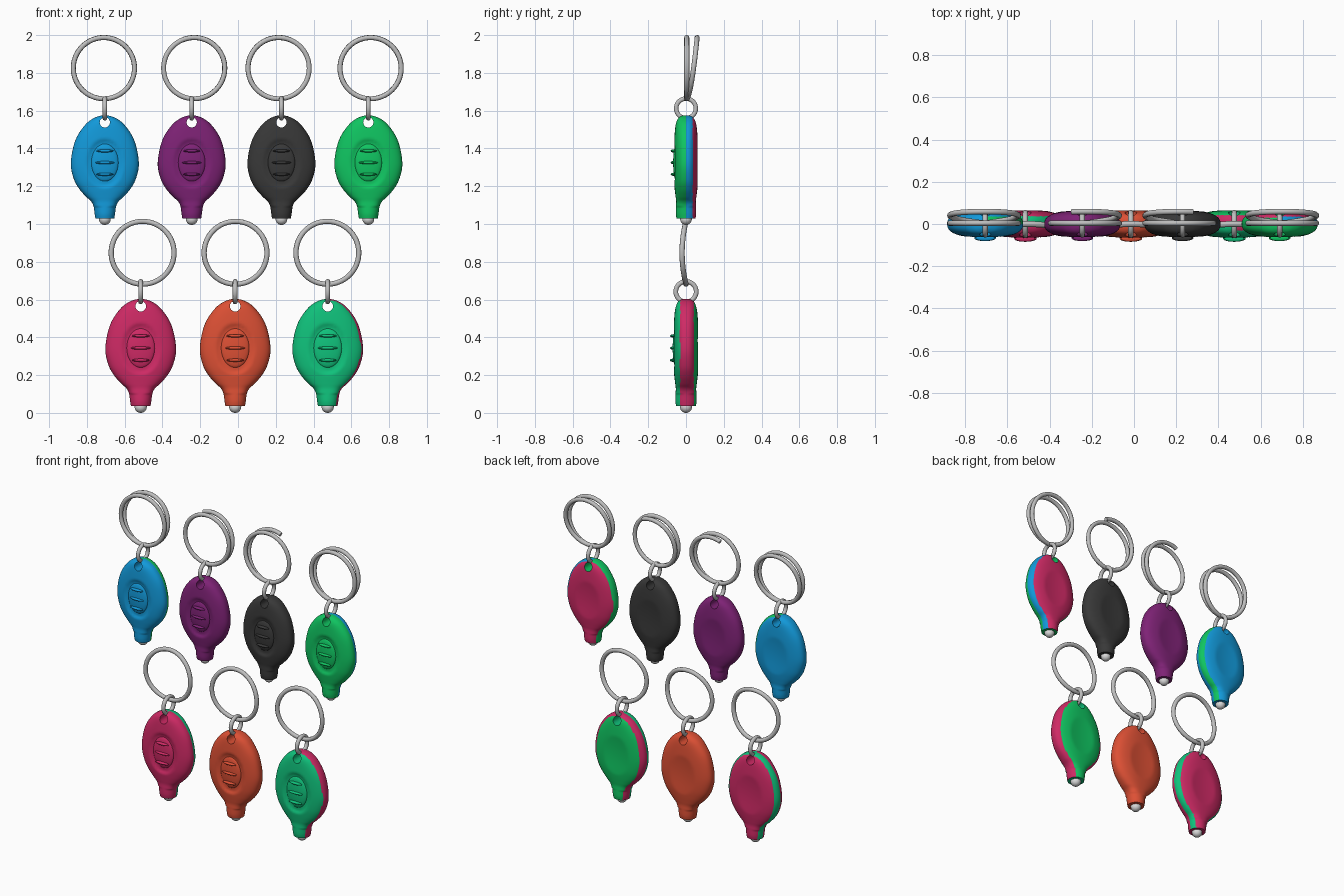
import bpy, bmesh, math
from mathutils import Vector, Matrix

if "Cube" in bpy.data.objects:
    bpy.data.objects.remove(bpy.data.objects["Cube"])


def material(name, rgb):
    m = bpy.data.materials.new(name)
    m.diffuse_color = (*rgb, 1)
    m.use_nodes = True
    m.node_tree.nodes["Principled BSDF"].inputs["Base Color"].default_value = m.diffuse_color
    return m


MAT = {n: material(n, c) for n, c in {
    "blue": (0.006, 0.32, 0.70), "purple": (0.21, 0.016, 0.18),
    "black": (0.04, 0.04, 0.04), "green": (0.005, 0.56, 0.12),
    "crimson": (0.62, 0.023, 0.13), "orange": (0.72, 0.08, 0.035),
    "teal_green": (0.005, 0.54, 0.20), "steel": (0.52, 0.52, 0.52),
    "bulb_white": (0.70, 0.70, 0.70)}.items()}

# body profile: height, half width, half depth
PROFILE = [(.035, .05, .05), (.06, .054, .054), (.1, .06, .053), (.125, .073, .052),
           (.15, .1, .055), (.19, .135, .06), (.24, .163, .064), (.315, .18, .065),
           (.4, .17, .064), (.47, .146, .061), (.53, .104, .055), (.56, .068, .045),
           (.575, .035, .028), (.58, .01, .01)]


def smooth_profile(steps=6):
    P = [Vector(p) for p in PROFILE]
    out = []
    for i in range(len(P) - 1):
        a, b, c, d = P[max(i - 1, 0)], P[i], P[i + 1], P[min(i + 2, len(P) - 1)]
        for k in range(steps):
            t = k / steps
            out.append(0.5 * (2 * b + (c - a) * t + (2 * a - 5 * b + 4 * c - d) * t * t
                              + (3 * b - a - 3 * c + d) * t ** 3))
    return out + [P[-1]]


def finish(obj, mats, origin, s):
    for m in mats:
        obj.data.materials.append(MAT[m])
    obj.location, obj.scale = origin, (s, s, s)
    bpy.ops.object.select_all(action='DESELECT')
    obj.select_set(True)
    bpy.context.view_layer.objects.active = obj
    bpy.ops.object.shade_smooth_by_angle(angle=math.radians(40))
    return obj


def from_bmesh(name, bm, mats, origin, s):
    bmesh.ops.recalc_face_normals(bm, faces=bm.faces)
    me = bpy.data.meshes.new(name)
    bm.to_mesh(me)
    bm.free()
    obj = bpy.data.objects.new(name, me)
    bpy.context.collection.objects.link(obj)
    return finish(obj, mats, origin, s)


def ellipsoids(name, items, mat, origin, s):
    bm = bmesh.new()
    for centre, radii in items:
        bmesh.ops.create_uvsphere(bm, u_segments=32, v_segments=16, radius=1,
                                  matrix=Matrix.Translation(centre) @ Matrix.Diagonal((*radii, 1)))
    return from_bmesh(name, bm, [mat], origin, s)


def tube(name, pts, r, closed, origin, s):
    cu = bpy.data.curves.new(name, 'CURVE')
    cu.dimensions, cu.bevel_depth, cu.bevel_resolution = '3D', r, 3
    cu.use_fill_caps = True
    sp = cu.splines.new('POLY')
    sp.points.add(len(pts) - 1)
    for p, q in zip(sp.points, pts):
        p.co = (*q, 1)
    sp.use_cyclic_u = closed
    obj = bpy.data.objects.new(name, cu)
    bpy.context.collection.objects.link(obj)
    bpy.ops.object.select_all(action='DESELECT')
    obj.select_set(True)
    bpy.context.view_layer.objects.active = obj
    bpy.ops.object.convert(target='MESH')
    return finish(bpy.context.object, ["steel"], origin, s)


def spow(v, e):
    return math.copysign(abs(v) ** e, v)


def body(name, mats, rule, origin, s, n=72):
    bm = bmesh.new()
    rings = []
    for z, w, d in smooth_profile():
        e = 1 if z < .1 else 2 / 2.5
        ring = []
        for i in range(n):
            a = 2 * math.pi * i / n
            x, y = w * spow(math.cos(a), e), d * spow(math.sin(a), e)
            r = math.hypot(x / .09, (z - .325) / .125)
            if y < 0:                       # button basin in front
                y += .011 * min(1, max(0, (1.05 - r) / .13))
            else:                           # shallow thumb dish behind
                y -= .010 * max(0, 1 - r * r)
            ring.append(bm.verts.new((x, y, z)))
        rings.append(ring)
    for A, B in zip(rings, rings[1:]):
        for i in range(n):
            j = (i + 1) % n
            bm.faces.new((A[i], A[j], B[j], B[i]))
    bm.faces.new(rings[0])
    bm.faces.new(rings[-1])
    for f in bm.faces:
        c = f.calc_center_median()
        f.material_index = rule(c.x, c.y)
    obj = from_bmesh(name, bm, mats, origin, s)
    # hole for the link
    hole = Vector(origin) + Vector((0, 0, .543 * s))
    bpy.ops.mesh.primitive_cylinder_add(vertices=32, radius=.027 * s, depth=.4,
                                        location=hole, rotation=(math.pi / 2, 0, 0))
    cutter = bpy.context.object
    cutter.hide_render = True
    mod = obj.modifiers.new("link_hole", 'BOOLEAN')
    mod.operation, mod.object, mod.solver = 'DIFFERENCE', cutter, 'EXACT'
    bpy.context.view_layer.objects.active = obj
    bpy.ops.object.modifier_apply(modifier=mod.name)
    bpy.data.objects.remove(cutter)
    return obj


def split_ring(side, end):
    # front loop, then a second loop that leans backwards
    pts = []
    steps = int(end / (2 * math.pi) * 64)
    for i in range(steps + 1):
        a = end * i / steps
        y = .004 if a < 2 * math.pi else .004 + .055 * ((1 - math.cos(a)) / 2) ** .6
        pts.append((side * .162 * math.sin(a), y, .83 - .162 * math.cos(a)))
    return pts


def single_ring():
    return [(.16 * math.sin(a), -.02 * math.sin(a) ** 2, .815 - .16 * math.cos(a))
            for a in (2 * math.pi * i / 64 for i in range(64))]


# colour rules for the shells: 0 front, 1 rim, 2 back
def plain(x, y): return 0
def blue_rule(x, y): return 1 if x > 0 and 0 < y < .035 else 0
def green_rule(x, y):
    if y > (.035 if x > 0 else .03):
        return 2
    return 1 if x > 0 and y > 0 else 0
def crimson_rule(x, y): return 1 if 0 < y < .035 else 0
def teal_rule(x, y):
    if y > .04:
        return 2
    return 1 if y > (-.03 if x > 0 else 0) else 0


TAU = 2 * math.pi
# x, ring shift, colours, rule, ring side, ring end angle (None = single loop)
TOP, LOW = (.995, 1.0), (0.0, 1.04)
LIGHTS = [
    (-.705, -.005, ["blue", "green"], blue_rule, 1, 2 * TAU, TOP),
    (-.245, .013, ["purple"], plain, 1, 1.5 * TAU + .4, TOP),
    (.23, -.015, ["black"], plain, -1, 1.5 * TAU + .4, TOP),
    (.69, .012, ["green", "blue", "crimson"], green_rule, 1, 2 * TAU, TOP),
    (-.515, .01, ["crimson", "teal_green"], crimson_rule, 0, None, LOW),
    (-.015, .002, ["orange"], plain, 0, None, LOW),
    (.475, -.002, ["teal_green", "crimson", "green"], teal_rule, 0, None, LOW)]

for x, shift, mats, rule, side, end, (z, s) in LIGHTS:
    tag, o = mats[0] + "_light_", (x, 0, z)
    body(tag + "body", mats, rule, o, s)
    ellipsoids(tag + "button", [((0, -.05, .33), (.072, .018, .1))], mats[0], o, s)
    ellipsoids(tag + "button_ridges",
               [((0, -.067, .33 + k * .062), (.045 + .006 * (k == 0), .014, .008)) for k in (-1, 0, 1)],
               mats[0], o, s)
    ellipsoids(tag + "bulb", [((0, 0, .031), (.031, .031, .031))], "bulb_white", o, s)
    link = [(0, .052 * math.cos(TAU * i / 40), .617 + .052 * math.sin(TAU * i / 40)) for i in range(40)]
    tube(tag + "link", link, .0125, True, o, s)
    ring_o = (x + shift, 0, z)
    if end:
        tube(tag + "split_ring", split_ring(side, end), .0135, False, ring_o, s)
    else:
        tube(tag + "split_ring", single_ring(), .0135, True, ring_o, s)
